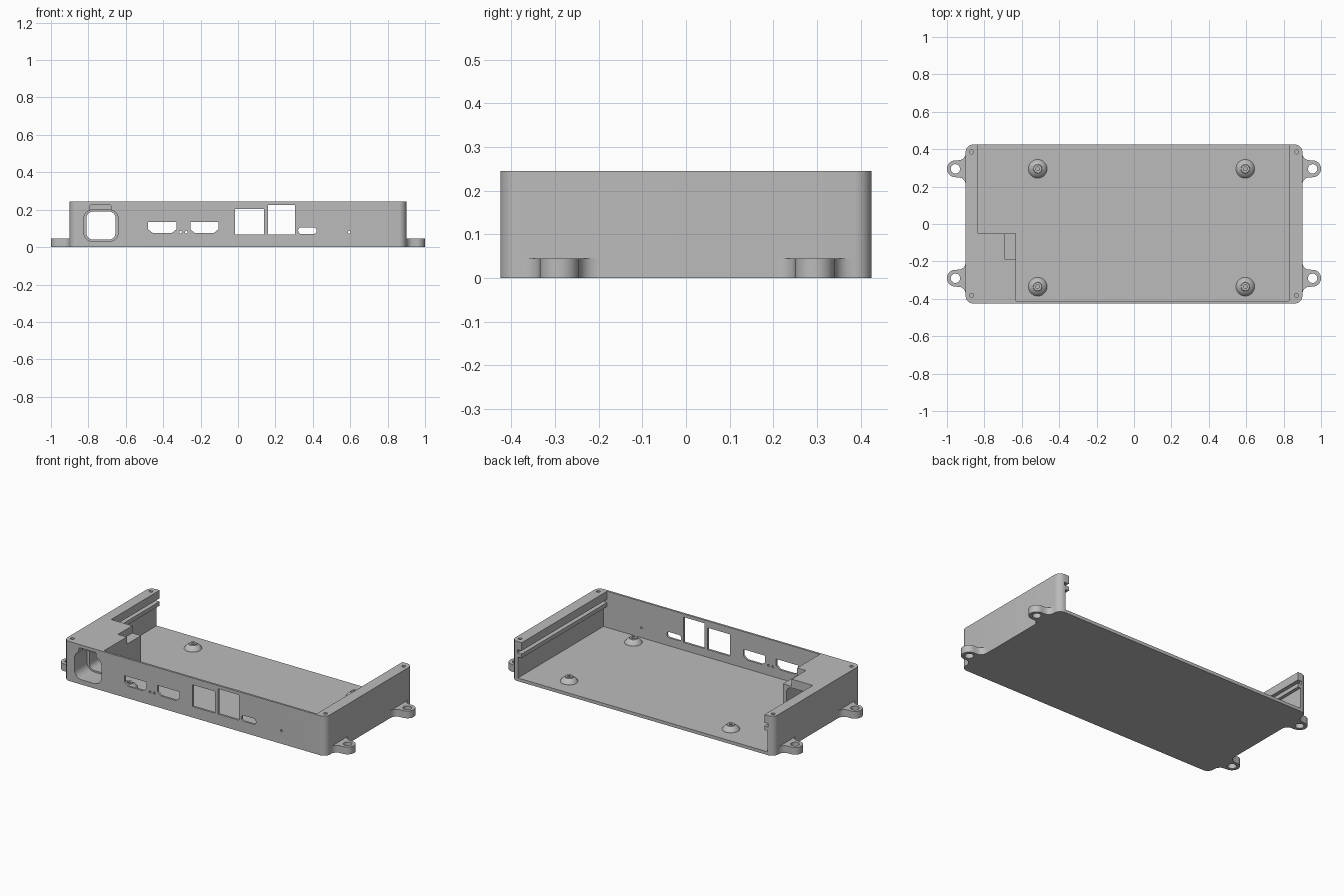
import bpy, bmesh, math
from mathutils import Matrix

if "Cube" in bpy.data.objects:
    bpy.data.objects.remove(bpy.data.objects["Cube"])

GREY = bpy.data.materials.new("plain_grey")
GREY.diffuse_color = (0.5, 0.5, 0.5, 1)
GREY.use_nodes = True
GREY.node_tree.nodes["Principled BSDF"].inputs["Base Color"].default_value = GREY.diffuse_color


def prism(name, pts, lo, hi, axis="z"):
    """Extrude a 2D outline along z, or an (x, z) outline along y."""
    bm = bmesh.new()
    place = (lambda p, d: (p[0], p[1], d)) if axis == "z" else (lambda p, d: (p[0], d, p[1]))
    face = bm.faces.new([bm.verts.new(place(p, lo)) for p in pts])
    new = bmesh.ops.extrude_face_region(bm, geom=[face])["geom"]
    shift = (0, 0, hi - lo) if axis == "z" else (0, hi - lo, 0)
    bmesh.ops.translate(bm, vec=shift, verts=[v for v in new if isinstance(v, bmesh.types.BMVert)])
    bmesh.ops.recalc_face_normals(bm, faces=bm.faces)
    return finish(name, bm)


def finish(name, bm):
    me = bpy.data.meshes.new(name)
    bm.to_mesh(me)
    bm.free()
    me.materials.append(GREY)
    ob = bpy.data.objects.new(name, me)
    bpy.context.collection.objects.link(ob)
    return ob


def arc(cx, cy, r, a0, a1, n):
    return [(cx + r * math.cos(math.radians(a0 + (a1 - a0) * i / n)),
             cy + r * math.sin(math.radians(a0 + (a1 - a0) * i / n))) for i in range(n + 1)]


def circle(cx, cy, r, n=24):
    return arc(cx, cy, r, 0, 360, n)[:-1]


def rect(x0, x1, y0, y1, r=0, n=8):
    if r == 0:
        return [(x0, y0), (x1, y0), (x1, y1), (x0, y1)]
    return (arc(x1 - r, y1 - r, r, 0, 90, n) + arc(x0 + r, y1 - r, r, 90, 180, n)
            + arc(x0 + r, y0 + r, r, 180, 270, n) + arc(x1 - r, y0 + r, r, 270, 360, n))


def cut(ob, pts, lo, hi, axis="z"):
    cutter = prism("cutter", pts, lo, hi, axis)
    mod = ob.modifiers.new("cut", "BOOLEAN")
    mod.operation, mod.solver, mod.object = "DIFFERENCE", "EXACT", cutter
    bpy.context.view_layer.objects.active = ob
    bpy.ops.object.modifier_apply(modifier=mod.name)
    bpy.data.objects.remove(cutter)


def smooth(ob):
    bpy.ops.object.select_all(action="DESELECT")
    ob.select_set(True)
    bpy.context.view_layer.objects.active = ob
    bpy.ops.object.shade_smooth_by_angle(angle=math.radians(30))


# Tray shell, open at the top and back, with a solid block at the front left
case = prism("case", rect(-0.9, 0.9, -0.425, 0.425, 0.04), 0, 0.245)
cut(case, [(-0.835, 0.5), (-0.835, -0.05), (-0.63, -0.05), (-0.63, -0.412),
           (0.83, -0.412), (0.83, 0.5)], 0.02, 0.3)

# Side wall grooves and the recess below the rails
for lo, hi, depth in ((0.02, 0.15, 0.855), (0.175, 0.195, 0.86)):
    cut(case, rect(0.82, depth, -0.412, 0.5), lo, hi)
    cut(case, rect(-depth, -0.82, -0.05, 0.5), lo, hi)

# Step in the block, power inlet, its tunnel and clip recess
cut(case, rect(-0.69, -0.6, -0.19, -0.04), 0.2, 0.3)
cut(case, rect(-0.825, -0.64, 0.03, 0.2, 0.05), -0.5, -0.3, "y")
cut(case, rect(-0.81, -0.655, 0.04, 0.19, 0.035), -0.35, 0.0, "y")
cut(case, rect(-0.795, -0.675, 0.19, 0.225, 0.012, 4), -0.5, -0.39, "y")

# Front port openings
for x0, x1 in ((-0.48, -0.33), (-0.255, -0.105)):
    cut(case, [(x0, 0.135), (x0, 0.095), (x0 + 0.025, 0.075), (x1 - 0.025, 0.075),
               (x1, 0.095), (x1, 0.135)], -0.5, -0.38, "y")
cut(case, rect(-0.015, 0.14, 0.068, 0.203), -0.5, -0.38, "y")
cut(case, rect(0.16, 0.305, 0.068, 0.225), -0.5, -0.38, "y")
cut(case, rect(0.322, 0.42, 0.07, 0.106, 0.016, 5), -0.5, -0.38, "y")
for x in (-0.307, -0.277, 0.595):
    cut(case, circle(x, 0.08, 0.007, 12), -0.5, -0.38, "y")

# Lid screw holes
for x in (-0.868, 0.868):
    for y in (-0.382, 0.385):
        cut(case, circle(x, y, 0.011, 16), 0.205, 0.3)
smooth(case)

# Mounting ears with flared necks
for sx, side in ((-1, "left"), (1, "right")):
    for cy, end in ((-0.29, "front"), (0.295, "back")):
        half = arc(0.94, 0.085, 0.04, 180, 270, 6)
        half = [(0.89, 0.085)] + half[:-1] + arc(0.955, 0, 0.045, 90, 0, 10)
        pts = half + [(x, -y) for x, y in reversed(half[:-1])]
        ear = prism(f"ear_{side}_{end}", [(sx * x, cy + y) for x, y in pts], 0, 0.045)
        cut(ear, circle(sx * 0.955, cy, 0.025), -0.1, 0.1)
        smooth(ear)

# Domed board standoffs with a pilot hole, turned from a profile
PROFILE = [(0.05, 0.018), (0.05, 0.022), (0.044, 0.032), (0.034, 0.041), (0.024, 0.047),
           (0.022, 0.052), (0.01, 0.052), (0.01, 0.025), (0, 0.025)]
for i, (x, y) in enumerate([(-0.515, 0.295), (0.595, 0.295), (-0.515, -0.335), (0.595, -0.335)]):
    bm = bmesh.new()
    vs = [bm.verts.new((r, 0, z)) for r, z in PROFILE]
    es = [bm.edges.new(p) for p in zip(vs, vs[1:])]
    bmesh.ops.spin(bm, geom=vs + es, cent=(0, 0, 0), axis=(0, 0, 1), angle=2 * math.pi, steps=28)
    bmesh.ops.remove_doubles(bm, verts=bm.verts, dist=1e-4)
    bmesh.ops.recalc_face_normals(bm, faces=bm.faces)
    bmesh.ops.transform(bm, matrix=Matrix.Translation((x, y, 0)), verts=bm.verts)
    if max(bm.faces, key=lambda f: f.calc_center_median().z).normal.z < 0:
        bmesh.ops.reverse_faces(bm, faces=bm.faces)
    smooth(finish(f"standoff_{i + 1}", bm))
